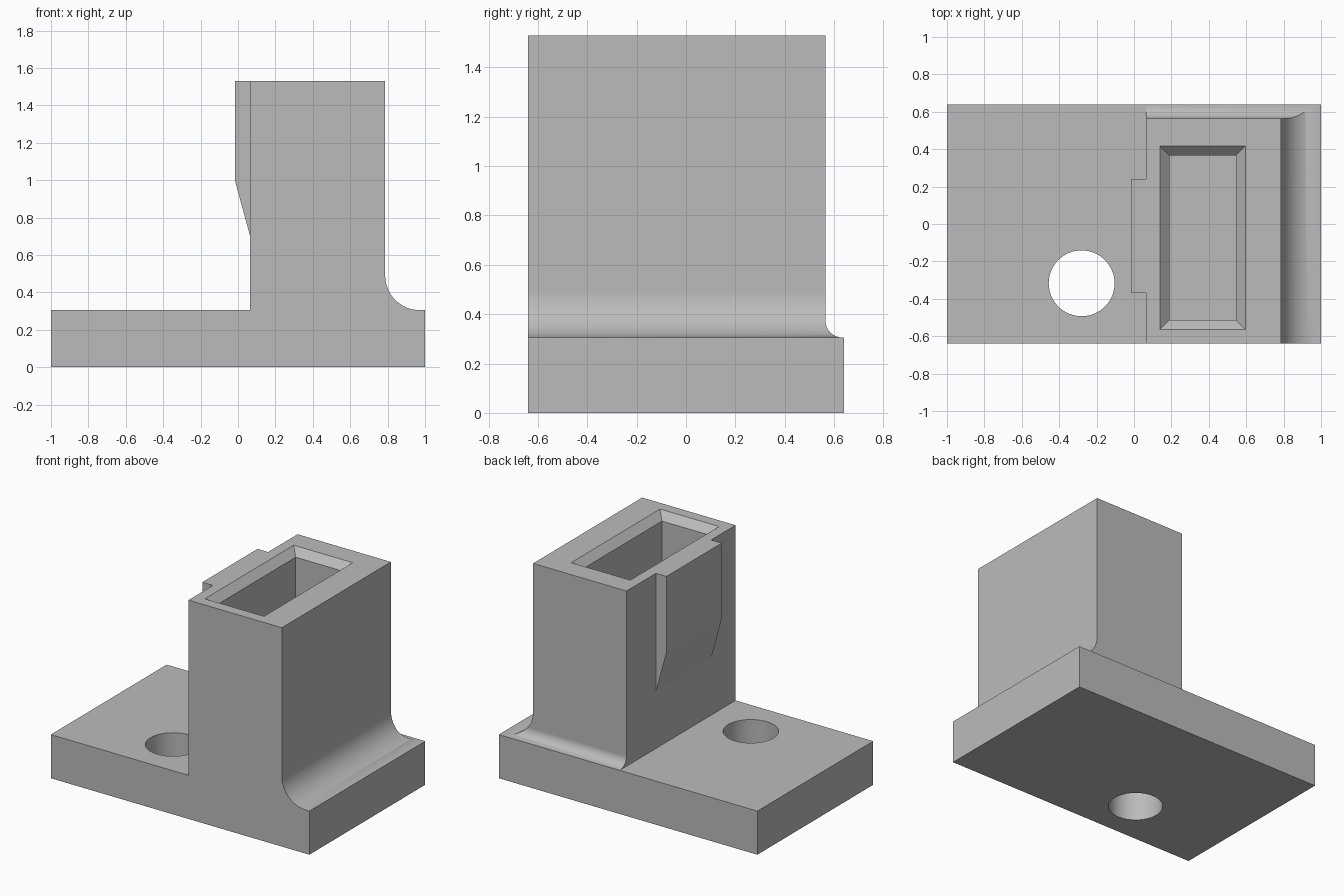
import bpy
import bmesh
from math import cos, sin, pi, radians
from mathutils import Vector

default = bpy.data.objects.get("Cube")
if default:
    bpy.data.objects.remove(default, do_unlink=True)

grey = bpy.data.materials.new("plain grey")
grey.use_nodes = True
colour = (0.5, 0.5, 0.5, 1)
grey.diffuse_color = colour
grey.node_tree.nodes["Principled BSDF"].inputs["Base Color"].default_value = colour


def loft(name, rings):
    """Closed solid through a stack of matching rings."""
    bm = bmesh.new()
    loops = [[bm.verts.new(p) for p in ring] for ring in rings]
    n = len(loops[0])
    for a, b in zip(loops, loops[1:]):
        for i in range(n):
            j = (i + 1) % n
            bm.faces.new((a[i], a[j], b[j], b[i]))
    bm.faces.new(loops[0][::-1])
    bm.faces.new(loops[-1])
    bmesh.ops.recalc_face_normals(bm, faces=bm.faces)
    mesh = bpy.data.meshes.new(name)
    bm.to_mesh(mesh)
    bm.free()
    obj = bpy.data.objects.new(name, mesh)
    mesh.materials.append(grey)
    bpy.context.collection.objects.link(obj)
    return obj


def along_y(name, profile, y0, y1):
    return loft(name, [[(x, y, z) for x, z in profile] for y in (y0, y1)])


def along_x(name, profile, x0, x1):
    return loft(name, [[(x, y, z) for y, z in profile] for x in (x0, x1)])


def fillet(wall, floor, r, steps=24):
    """Concave quarter arc from the floor up to the wall."""
    arc = [pi * (0.5 + 0.5 * i / steps) for i in range(steps + 1)]
    return [(wall + r + r * cos(a), floor + r - r * sin(a)) for a in arc]


def combine(target, tool, operation):
    mod = target.modifiers.new(operation, 'BOOLEAN')
    mod.operation, mod.object, mod.solver = operation, tool, 'EXACT'
    bpy.ops.object.select_all(action='DESELECT')
    bpy.context.view_layer.objects.active = target
    target.select_set(True)
    bpy.ops.object.modifier_apply(modifier=mod.name)
    bpy.data.objects.remove(tool, do_unlink=True)


BASE, TOP = 0.305, 1.53
LEFT, RIGHT, BACK, DEPTH = 0.065, 0.787, 0.565, 0.64

# Base and tower: front outline crossed with side outline
front = [(-1, 0), (1, 0), (1, BASE)] + fillet(RIGHT, BASE, 0.185)
front += [(RIGHT, TOP), (LEFT, TOP), (LEFT, BASE), (-1, BASE)]
bracket = along_y("socket_bracket", front, -0.8, 0.8)
side = [(-DEPTH, -0.1), (DEPTH, -0.1), (DEPTH, BASE)] + fillet(BACK, BASE, 0.07)
side += [(BACK, 1.7), (-DEPTH, 1.7)]
combine(bracket, along_x("side_outline", side, -1.2, 1.2), 'INTERSECT')

# Tapered rib on the tower wall
rib = [(-0.017, TOP), (-0.017, 1.0), (LEFT, 0.7), (0.1, 0.7), (0.1, TOP)]
combine(bracket, along_y("rib", rib, -0.37, 0.24), 'UNION')

# Chamfered pocket
def pocket_ring(grow, z):
    x0, x1, y0, y1 = 0.19 - grow, 0.545 + grow, -0.513 - grow, 0.366 + grow
    return [(x0, y0, z), (x1, y0, z), (x1, y1, z), (x0, y1, z)]

rings = [pocket_ring(0, 0.3), pocket_ring(0, TOP - 0.051), pocket_ring(0.071, TOP + 0.02)]
combine(bracket, loft("pocket", rings), 'DIFFERENCE')

# Bolt hole
circle = [2 * pi * i / 64 for i in range(64)]
hole = [[(-0.28 + 0.176 * cos(a), -0.317 + 0.176 * sin(a), z) for a in circle]
        for z in (-0.1, 0.5)]
combine(bracket, loft("bolt_hole", hole), 'DIFFERENCE')

# Smooth curves, flat planes
bpy.ops.object.shade_smooth_by_angle(angle=radians(30))
for face in bracket.data.polygons:
    if max(abs(c) for c in face.normal) > 0.9999:
        face.use_smooth = False
